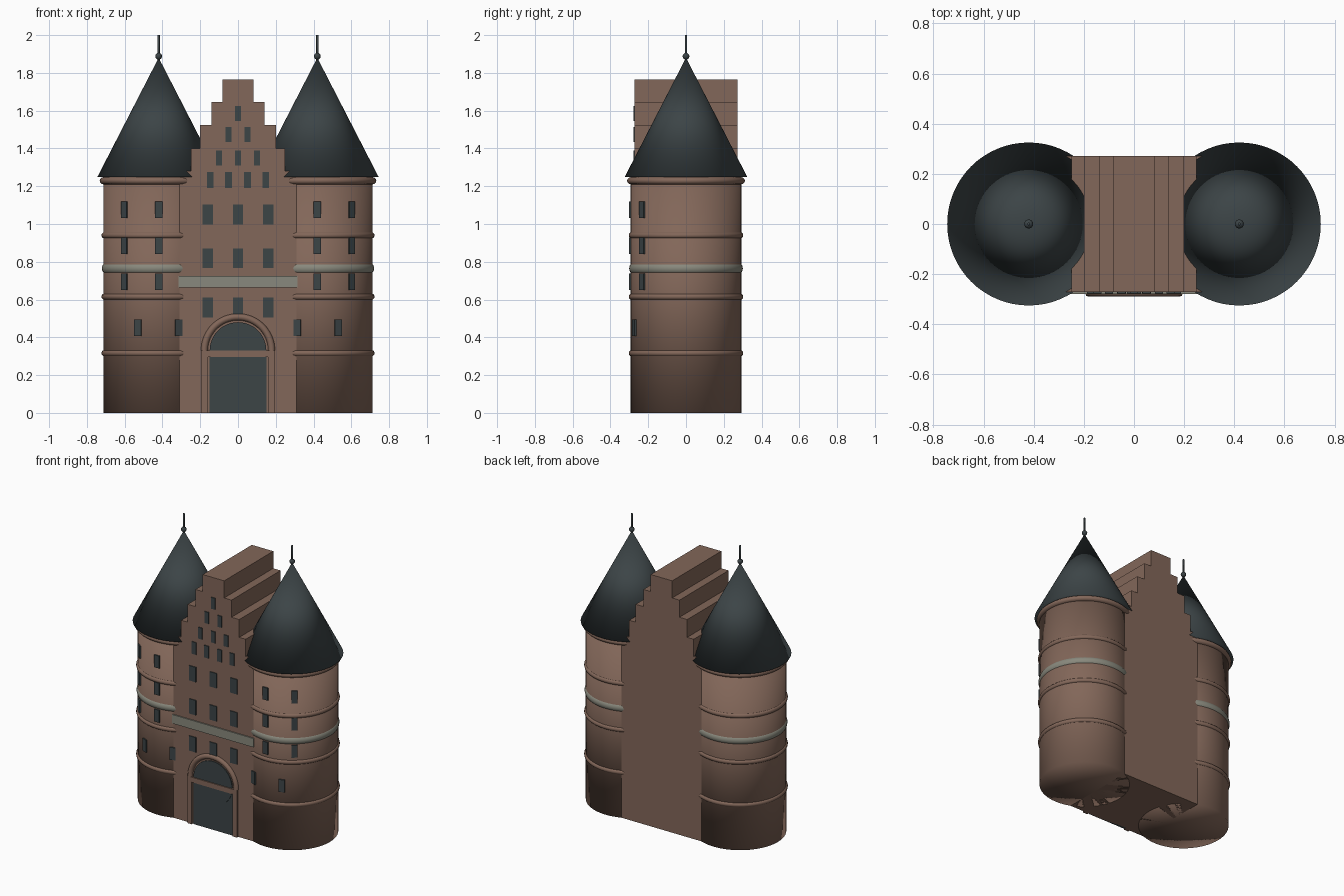
import bpy, bmesh, math
from mathutils import Matrix, Vector

if "Cube" in bpy.data.objects:
    bpy.data.objects.remove(bpy.data.objects["Cube"])

TOWER_X, TOWER_R, FRONT = 0.42, 0.293, -0.272


def material(name, rgb):
    m = bpy.data.materials.new(name)
    m.diffuse_color = (*rgb, 1)
    m.use_nodes = True
    m.node_tree.nodes["Principled BSDF"].inputs["Base Color"].default_value = m.diffuse_color
    return m


brick = material("brown brick", (0.225, 0.135, 0.10))
slate = material("dark slate", (0.045, 0.058, 0.062))
stone = material("pale stone", (0.25, 0.25, 0.205))


def make(name, bm, mat, smooth=False):
    bmesh.ops.recalc_face_normals(bm, faces=bm.faces)
    for f in bm.faces:
        f.smooth = smooth
    me = bpy.data.meshes.new(name)
    bm.to_mesh(me)
    bm.free()
    me.materials.append(mat)
    ob = bpy.data.objects.new(name, me)
    bpy.context.collection.objects.link(ob)
    return ob


def add_box(bm, center, size, angle=0):
    mat = (Matrix.Translation(center) @ Matrix.Rotation(angle, 4, 'Z')
           @ Matrix.Diagonal((*size, 1)))
    bmesh.ops.create_cube(bm, size=1, matrix=mat)


def box(name, mat, x, y, z):
    """Box from (min, max) ranges."""
    bm = bmesh.new()
    add_box(bm, [sum(r) / 2 for r in (x, y, z)], [r[1] - r[0] for r in (x, y, z)])
    return make(name, bm, mat)


def lathe(name, mat, profile, x, closed=False, steps=64):
    """Turn an (r, z) profile around the vertical axis at x."""
    bm = bmesh.new()
    vs = [bm.verts.new((x + r, 0, z)) for r, z in profile]
    pairs = list(zip(vs, vs[1:] + (vs[:1] if closed else [])))
    if not closed:
        pairs = pairs[:len(vs) - 1]
    edges = [bm.edges.new(p) for p in pairs]
    bmesh.ops.spin(bm, geom=vs + edges, cent=(x, 0, 0), axis=(0, 0, 1),
                   angle=math.tau, steps=steps)
    bmesh.ops.remove_doubles(bm, verts=bm.verts, dist=1e-5)
    return make(name, bm, mat, True)


def circle(r, z, a, b, n=12):
    return [(r + a * math.cos(math.tau * i / n), z + b * math.sin(math.tau * i / n))
            for i in range(n)]


# Round towers
for side, s in (("left", -1), ("right", 1)):
    x = s * TOWER_X
    lathe(side + "_tower", brick, [(0, 0), (TOWER_R, 0), (TOWER_R, 1.23), (0, 1.23)], x)
    for i, z in enumerate((0.316, 0.615, 0.94)):
        lathe(f"{side}_brick_ring_{i}", brick, circle(0.288, z, 0.015, 0.016), x, True)
    lathe(side + "_stone_band", stone, circle(0.275, 0.765, 0.026, 0.031), x, True)
    lathe(side + "_cornice", brick, circle(0.288, 1.229, 0.024, 0.02), x, True)
    lathe(side + "_cone_roof", slate, [(0, 1.248), (0.325, 1.248), (0, 1.88)], x)
    lathe(side + "_finial_ball", slate,
          [(0.018 * math.sin(math.pi * i / 8), 1.888 - 0.018 * math.cos(math.pi * i / 8))
           for i in range(9)], x, steps=16)
    lathe(side + "_finial_rod", slate, [(0, 1.86), (0.006, 1.86), (0.006, 2), (0, 2)], x,
          steps=12)

    # Windows turned to follow the tower wall
    bm = bmesh.new()
    spots = [(dx, z) for z in (1.075, 0.885, 0.695) for dx in (0, 0.18)]
    spots += [(0.11, 0.45), (-0.105, 0.45)]
    for dx, z in spots:
        a = math.asin(s * dx / TOWER_R)
        c = Vector((x + TOWER_R * math.sin(a), -TOWER_R * math.cos(a), z))
        add_box(bm, c, (0.04, 0.016, 0.087), a)
    make(side + "_tower_windows", bm, slate)

# Central block with stepped gable
steps = [(0.31, 1.28), (0.25, 1.40), (0.20, 1.525), (0.14, 1.645), (0.083, 1.765)]
outline, low = [], 0
for w, top in steps:
    outline += [(w, low), (w, top)]
    low = top
outline += [(-w, z) for w, z in reversed(outline)]
bm = bmesh.new()
face = bm.faces.new([bm.verts.new((px, FRONT, pz)) for px, pz in outline])
ext = bmesh.ops.extrude_face_region(bm, geom=[face])["geom"]
bmesh.ops.translate(bm, verts=[g for g in ext if isinstance(g, bmesh.types.BMVert)],
                    vec=(0, -2 * FRONT, 0))
make("gatehouse_block", bm, brick)

# Front windows: row height, window size, columns
bm = bmesh.new()
rows = [(1.05, 0.054, 0.104, (-0.16, 0, 0.16)), (0.818, 0.054, 0.104, (-0.16, 0, 0.16)),
        (0.558, 0.054, 0.104, (-0.16, 0, 0.16)),
        (1.233, 0.035, 0.085, (-0.147, -0.05, 0.05, 0.147)),
        (1.35, 0.032, 0.08, (-0.1, 0, 0.1)), (1.473, 0.032, 0.08, (-0.05, 0.05)),
        (1.586, 0.03, 0.08, (0,))]
for z, w, h, cols in rows:
    for cx in cols:
        add_box(bm, (cx, FRONT, z), (w, 0.012, h))
make("front_windows", bm, slate)

box("front_stone_band", stone, (-0.315, 0.315), (-0.28, -0.26), (0.663, 0.725))

# Gate: door, round fanlight, lintel, posts and arch
box("gate_door", slate, (-0.15, 0.15), (-0.277, -0.26), (0, 0.295))
bm = bmesh.new()
bmesh.ops.create_cone(bm, cap_ends=True, segments=48, radius1=0.15, radius2=0.15, depth=0.02,
                      matrix=Matrix.Translation((0, -0.27, 0.33)) @ Matrix.Rotation(math.pi / 2, 4, 'X'))
make("gate_fanlight", bm, slate)
box("gate_lintel", brick, (-0.165, 0.165), (-0.287, -0.26), (0.295, 0.33))
for side, s in (("left", -1), ("right", 1)):
    box(side + "_gate_post", brick, sorted((s * 0.158, s * 0.192)), (-0.287, -0.26), (0, 0.33))
bm = bmesh.new()
vs = [bm.verts.new((r, -0.272 + d, 0.33)) for r, d in circle(0.178, 0, 0.018, 0.018)]
edges = [bm.edges.new((vs[i - 1], vs[i])) for i in range(len(vs))]
bmesh.ops.spin(bm, geom=vs + edges, cent=(0, 0, 0.33), axis=(0, -1, 0), angle=math.pi, steps=32)
make("gate_arch", bm, brick, True)
